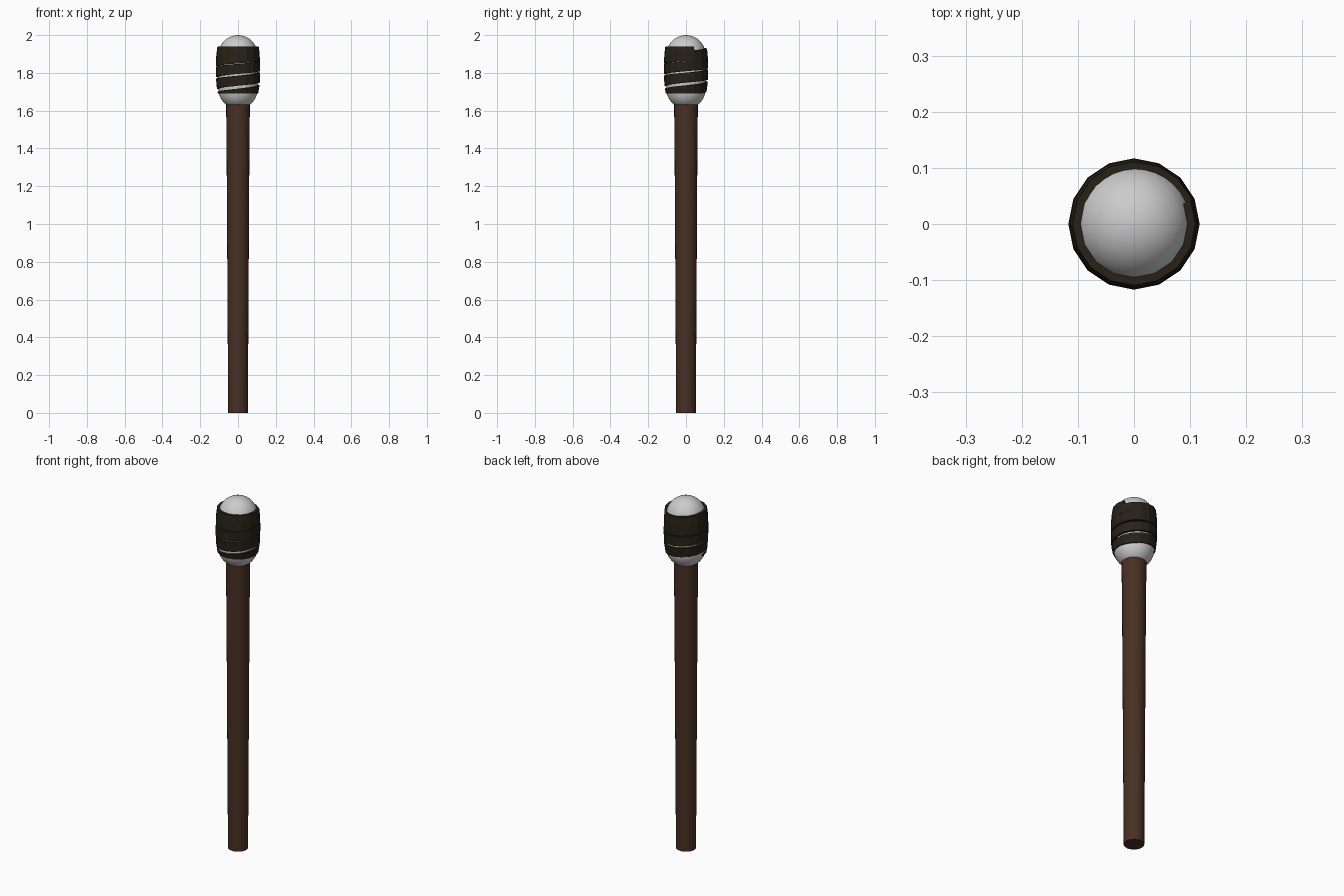
import bpy, bmesh, math

if "Cube" in bpy.data.objects:
    bpy.data.objects.remove(bpy.data.objects["Cube"])

def material(name, rgb):
    m = bpy.data.materials.new(name)
    m.diffuse_color = (*rgb, 1)
    m.use_nodes = True
    m.node_tree.nodes["Principled BSDF"].inputs["Base Color"].default_value = m.diffuse_color
    return m

def build(name, rings, mat=None, smooth=True):
    """Skin consecutive closed rings of points and cap both ends."""
    bm = bmesh.new()
    loops = [[bm.verts.new(p) for p in r] for r in rings]
    n = len(loops[0])
    for a, b in zip(loops, loops[1:]):
        for i in range(n):
            j = (i + 1) % n
            bm.faces.new((a[i], a[j], b[j], b[i]))
    bm.faces.new(loops[0])
    bm.faces.new(loops[-1])
    bmesh.ops.recalc_face_normals(bm, faces=bm.faces)
    me = bpy.data.meshes.new(name)
    bm.to_mesh(me)
    bm.free()
    ob = bpy.data.objects.new(name, me)
    bpy.context.collection.objects.link(ob)
    if mat:
        me.materials.append(mat)
    if smooth:
        bpy.context.view_layer.objects.active = ob
        ob.select_set(True)
        bpy.ops.object.shade_smooth_by_angle(angle=math.radians(40))
        ob.select_set(False)
    return ob

def circle(r, z, n):
    return [(r * math.cos(math.tau * i / n), r * math.sin(math.tau * i / n), z) for i in range(n)]

wood = material("wood", (0.065, 0.03, 0.017))
cloth = material("cloth", (0.02, 0.016, 0.009))

# Tapered handle
build("handle", [circle(r, z, 24) for r, z in
                 [(0.052, 0), (0.054, 0.32), (0.056, 0.66), (0.058, 1.0), (0.06, 1.33), (0.063, 1.65)]], wood)

# Rounded capsule head
R, LOW, HIGH = 0.103, 1.713, 1.897
arc = [math.pi / 2 * k / 10 for k in range(11)]
profile = [(max(R * math.sin(a), 0.0005), LOW - R * math.cos(a)) for a in arc]
profile += [(max(R * math.cos(a), 0.0005), HIGH + R * math.sin(a)) for a in arc]
build("head", [circle(r, z, 32) for r, z in profile])

# Cloth strip spiralling round the head, tighter toward the top
def strip_section(i, turns=4.6, per_turn=16, width=0.053):
    t = i / (turns * per_turn)
    a = math.tau * i / per_turn + math.pi
    zc = 1.672 + 0.27 * (1.25 * t - 0.25 * t * t)
    lo, hi = max(zc - width / 2, 1.69), min(zc + width / 2, 1.94)
    hi = max(hi, lo + 0.004)
    lo = min(lo, hi - 0.004)
    def pt(z, out):
        bulge = 0.014 * min(1, abs((z - 1.815) / 0.125)) ** 3
        r = 0.117 - bulge * (0.55 if z > 1.815 else 0.75) - (0 if out else 0.014)
        return (r * math.cos(a), r * math.sin(a), z)
    return [pt(lo, True), pt(hi, True), pt(hi, False), pt(lo, False)]

build("cloth_wrap", [strip_section(i) for i in range(int(4.6 * 16) + 1)], cloth, smooth=False)
